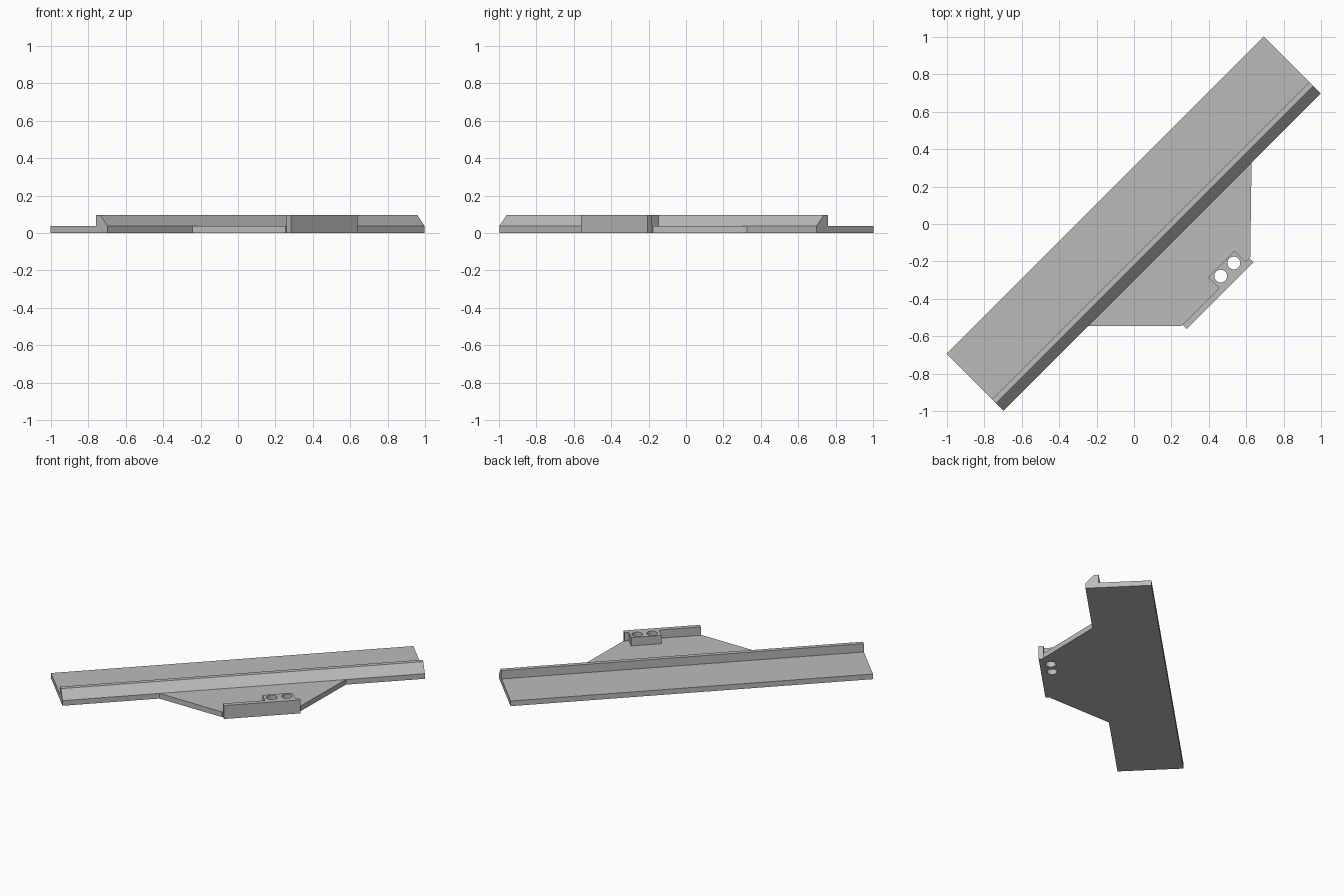
import bpy, bmesh, math
from mathutils import Matrix

if "Cube" in bpy.data.objects:
    bpy.data.objects.remove(bpy.data.objects["Cube"])

grey = bpy.data.materials.new("grey")
grey.diffuse_color = (0.5, 0.5, 0.5, 1)
grey.use_nodes = True
grey.node_tree.nodes["Principled BSDF"].inputs["Base Color"].default_value = grey.diffuse_color
TURN = Matrix.Rotation(math.radians(45), 4, 'Z')  # local x runs along the bar


def prism(name, points, offset):
    """Extrude a closed outline of 3D points along offset, then turn it 45 degrees."""
    bm = bmesh.new()
    face = bm.faces.new([bm.verts.new(p) for p in points])
    new = bmesh.ops.extrude_face_region(bm, geom=[face])["geom"]
    bmesh.ops.translate(bm, vec=offset, verts=[g for g in new if isinstance(g, bmesh.types.BMVert)])
    bmesh.ops.recalc_face_normals(bm, faces=bm.faces)
    bm.transform(TURN)
    mesh = bpy.data.meshes.new(name)
    bm.to_mesh(mesh)
    bm.free()
    mesh.materials.append(grey)
    ob = bpy.data.objects.new(name, mesh)
    bpy.context.collection.objects.link(ob)
    return ob


def box(name, u0, u1, v0, v1, z0, z1):
    return prism(name, [(u0, v0, z0), (u1, v0, z0), (u1, v1, z0), (u0, v1, z0)], (0, 0, z1 - z0))


T, H = 0.037, 0.097     # plate thickness, full height
EDGE, LIP = -0.213, -0.565

# Long bar: flat plate with a sloped rail along its front edge
profile = [(0.219, 0), (0.219, T), (-0.126, T), (-0.126, H), (-0.156, H), (EDGE, T), (EDGE, 0)]
prism("bar_with_rail", [(-1.199, v, z) for v, z in profile], (2.398, 0, 0))

# Tapered bracket plate: sides run along world x and y
outline = [(0.676, EDGE), (0.319, LIP - 0.01), (0.306, LIP - 0.01), (0.306, LIP),
           (-0.198, LIP), (-0.206, LIP), (-0.558, EDGE)]
outline = [(0.676, EDGE), (0.314, LIP), (-0.206, LIP), (-0.558, EDGE)]
bracket = prism("bracket_plate", [(u, v, 0) for u, v in outline], (0, 0, T))

# Upright lip at the end of the bracket
box("end_lip", -0.198, 0.307, -0.597, LIP, 0, H)

# Block behind the lip
block = box("hole_block", 0.078, 0.278, LIP, -0.481, T, H)

# Two through holes
for u in (0.131, 0.230):
    ring = [(u + 0.034 * math.cos(a * math.pi / 16), -0.525 + 0.034 * math.sin(a * math.pi / 16), -0.05)
            for a in range(32)]
    cutter = prism("hole_cutter", ring, (0, 0, 0.25))
    cutter.hide_render = True
    cutter.hide_set(True)
    for ob in (bracket, block):
        mod = ob.modifiers.new("hole", 'BOOLEAN')
        mod.operation, mod.solver, mod.object = 'DIFFERENCE', 'EXACT', cutter
